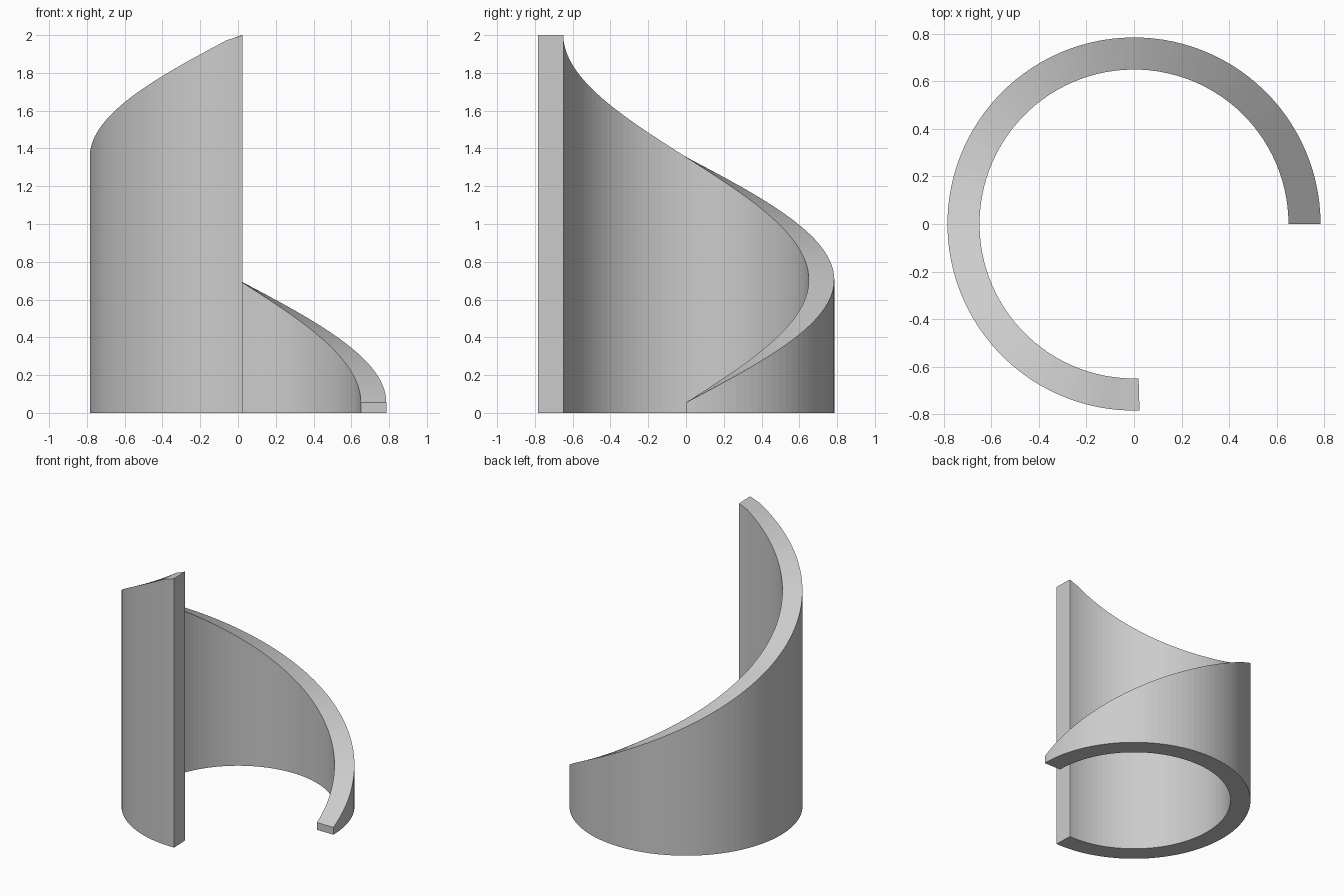
import bpy, bmesh, math

if "Cube" in bpy.data.objects:
    bpy.data.objects.remove(bpy.data.objects["Cube"])

R_OUT, R_IN = 0.785, 0.65
SWEEP = 271.7      # degrees of arc
SEGMENTS = 84
KINK = 265.6       # the slope eases off after this angle


def top_height(deg):
    slope = 0.055 + 0.00722 * min(deg, KINK)
    if deg > KINK:
        slope += (2.0 - slope) * (deg - KINK) / (SWEEP - KINK)
    return slope


# Spiral wall: rectangular section swept round, flat base, rising top
bm = bmesh.new()
angles = [KINK * i / (SEGMENTS - 2) for i in range(SEGMENTS - 1)]
angles += [(KINK + SWEEP) / 2, SWEEP]
rings = []
for deg in angles:
    a = math.radians(deg)
    h = top_height(deg)
    section = [(R_IN, 0), (R_OUT, 0), (R_OUT, h), (R_IN, h)]
    rings.append([bm.verts.new((r * math.cos(a), r * math.sin(a), z))
                  for r, z in section])
for p, q in zip(rings, rings[1:]):
    for k in range(4):
        n = (k + 1) % 4
        bm.faces.new((p[k], p[n], q[n], q[k]))

# End caps
bm.faces.new(rings[0])
bm.faces.new(rings[-1])
bmesh.ops.recalc_face_normals(bm, faces=bm.faces)

mesh = bpy.data.meshes.new("spiral_wall")
bm.to_mesh(mesh)
bm.free()
wall = bpy.data.objects.new("spiral_wall", mesh)
bpy.context.collection.objects.link(wall)
